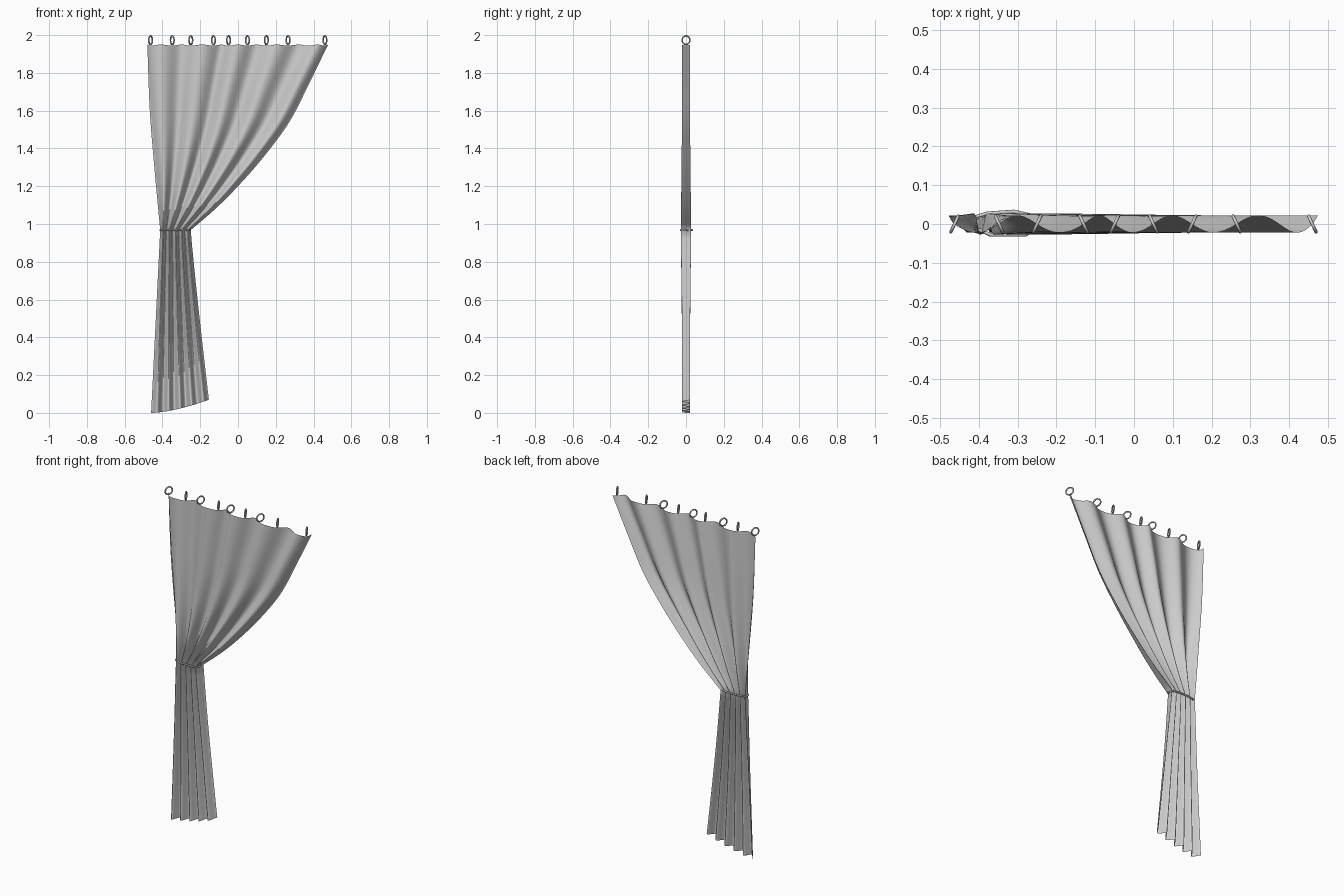
import bpy, bmesh, math

if "Cube" in bpy.data.objects:
    bpy.data.objects.remove(bpy.data.objects["Cube"])

TIE_Z = 0.968
HALF_WAVES = 10
RINGS = [-.463, -.348, -.25, -.13, -.05, .05, .15, .265, .46]


def smooth_interp(pts, v):
    """Cubic interpolation through (v, value) pairs sorted by v."""
    def slope(i):
        a, b = pts[max(i - 1, 0)], pts[min(i + 1, len(pts) - 1)]
        return (b[1] - a[1]) / (b[0] - a[0])
    i = 0
    while i < len(pts) - 2 and v > pts[i + 1][0]:
        i += 1
    (a, p), (b, q) = pts[i], pts[i + 1]
    h = b - a
    t = (v - a) / h
    return (p * (2*t**3 - 3*t*t + 1) + slope(i) * h * (t**3 - 2*t*t + t)
            + q * (3*t*t - 2*t**3) + slope(i + 1) * h * (t**3 - t*t))


# outline of the gathered upper cloth as (z, x)
LEFT = [(TIE_Z, -.412), (1.3, -.443), (1.6, -.467), (1.95, -.48)]
RIGHT = [(TIE_Z, -.25), (1.08, -.12), (1.2, .0), (1.36, .14), (1.54, .272),
         (1.74, .375), (1.95, .477)]
# fold position along the top hem: rings sit where the wave crosses y = 0
HEM = ([(0, -.48)] + [(k + .5, x) for k, x in enumerate(RINGS[:8])]
       + [(8.5, .375), (9.5, .46), (10, .477)])


def cloth_point(u, v):
    """u runs across the cloth, v runs from top (1) through tie (0) to hem (-1)."""
    if v >= 0:
        z = TIE_Z + (1.95 - TIE_Z) * v
        l, r = smooth_interp(LEFT, z), smooth_interp(RIGHT, z)
        top = (smooth_interp(HEM, u * HALF_WAVES) + .48) / .957
        f = u + (top - u) * v
        z -= .006 * v**8 * math.sin(u * HALF_WAVES * math.pi)**2
    else:
        d = -v
        l = -.412 - .048 * d
        r = -.25 + .096 * d**1.1
        f = u
        z = TIE_Z * (1 - d) + .07 * u**1.6 * d
    amp = .022 + .005 * math.exp(-(v / .3)**2)
    return (l + (r - l) * f, amp * math.cos(u * HALF_WAVES * math.pi), z)


# pleated curtain cloth
bm = bmesh.new()
COLS, UP, DOWN = 120, 32, 20
levels = [i / UP for i in range(UP, -1, -1)] + [-i / DOWN for i in range(1, DOWN + 1)]
rows = [[bm.verts.new(cloth_point(c / COLS, v)) for c in range(COLS + 1)] for v in levels]
for a, b in zip(rows, rows[1:]):
    for c in range(COLS):
        bm.faces.new((a[c], b[c], b[c + 1], a[c + 1]))
mesh = bpy.data.meshes.new("curtain_cloth")
bm.to_mesh(mesh)
bm.free()
mesh.shade_smooth()
bpy.context.collection.objects.link(bpy.data.objects.new("curtain_cloth", mesh))

# tie-back cord around the gathered cloth
cord = bpy.data.curves.new("tie_back", 'CURVE')
cord.dimensions = '3D'
cord.bevel_depth = .005
cord.bevel_resolution = 2
sp = cord.splines.new('POLY')
loop = [(-.412, .018), (-.38, .027), (-.31, .032), (-.262, .022),
        (-.252, -.008), (-.28, -.028), (-.37, -.028), (-.41, -.01)]
sp.points.add(len(loop) - 1)
for p, (x, y) in zip(sp.points, loop):
    p.co = (x, y, TIE_Z, 1)
sp.use_cyclic_u = True
bpy.context.collection.objects.link(bpy.data.objects.new("tie_back", cord))

# hanging rings, each turned square to the cloth it holds
for i, x in enumerate(RINGS):
    turn = math.radians(25 if (i % 2 or i == 8) else -25)
    bpy.ops.mesh.primitive_torus_add(
        major_radius=.0225, minor_radius=.0042, major_segments=24, minor_segments=8,
        location=(x, 0, 1.9733), rotation=(0, math.radians(90), turn))
    ring = bpy.context.object
    ring.name = f"curtain_ring_{i + 1}"
    bpy.ops.object.shade_smooth()
